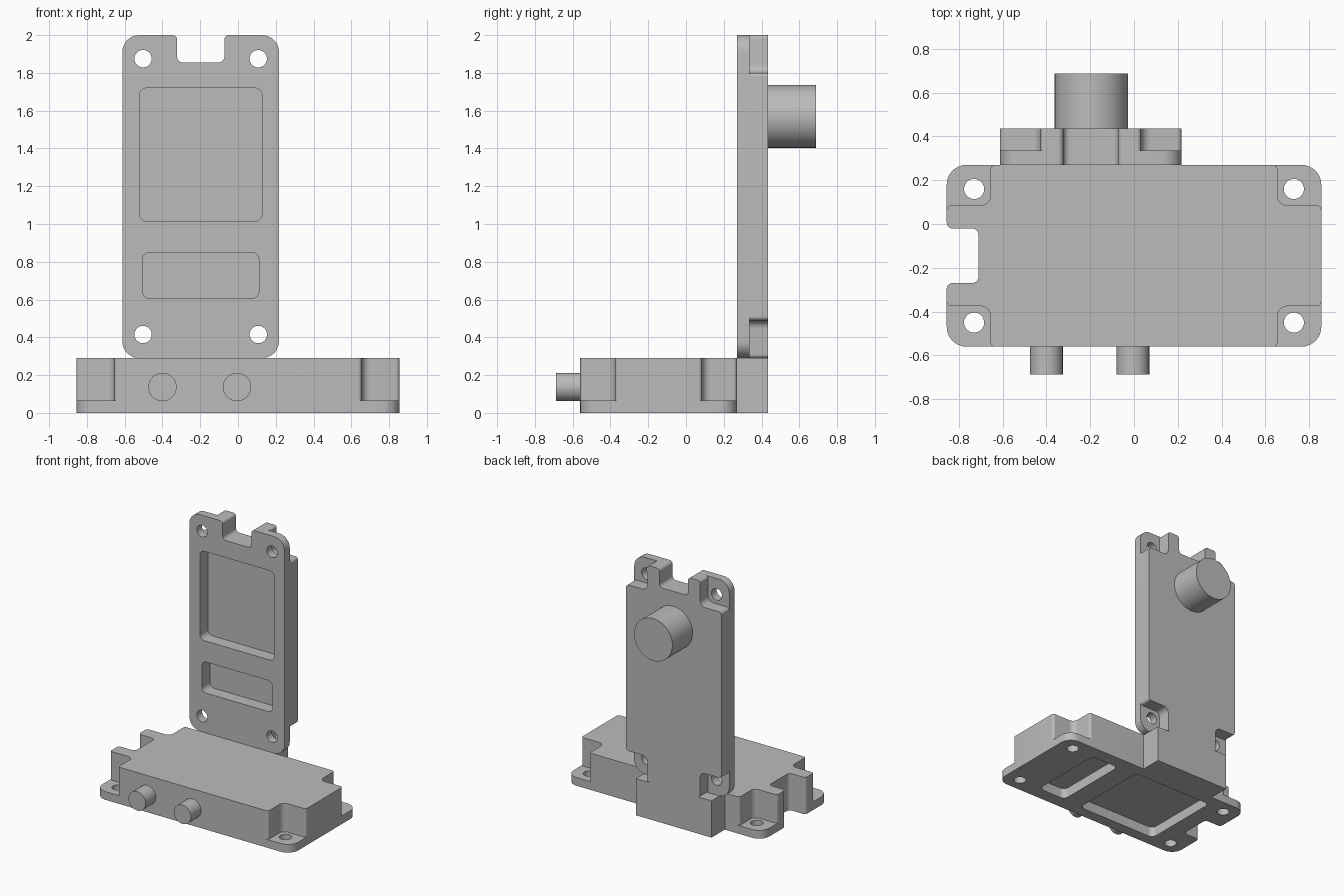
import bpy, bmesh, math
from mathutils import Matrix, Vector

cube = bpy.data.objects.get("Cube")
if cube:
    bpy.data.objects.remove(cube, do_unlink=True)

grey = bpy.data.materials.new("plain grey")
grey.use_nodes = True
grey.diffuse_color = (0.5, 0.5, 0.5, 1)
grey.node_tree.nodes["Principled BSDF"].inputs["Base Color"].default_value = (0.5, 0.5, 0.5, 1)

L, W = 0.855, 0.415       # half length and half width of a housing plate
FLANGE = 0.065            # flange thickness


def fillet(corners, steps=8):
    """Outline from (x, y, radius) corners."""
    out = []
    for i, (x, y, r) in enumerate(corners):
        p = Vector((x, y))
        if r == 0:
            out.append(p)
            continue
        a = (Vector(corners[i - 1][:2]) - p).normalized()
        b = (Vector(corners[(i + 1) % len(corners)][:2]) - p).normalized()
        half = a.angle(b) / 2
        centre = p + (a + b).normalized() * (r / math.sin(half))
        start = p + a * (r / math.tan(half)) - centre
        end = p + b * (r / math.tan(half)) - centre
        sweep = math.atan2(start.x * end.y - start.y * end.x, start.dot(end))
        for k in range(steps + 1):
            t = sweep * k / steps
            out.append(centre + Vector((start.x * math.cos(t) - start.y * math.sin(t),
                                        start.x * math.sin(t) + start.y * math.cos(t))))
    return out


def rect(x0, x1, y0, y1, r=0):
    return fillet([(x0, y0, r), (x1, y0, r), (x1, y1, r), (x0, y1, r)])


def disc(x, y, r, n=48):
    return [Vector((x + r * math.cos(math.tau * i / n),
                    y + r * math.sin(math.tau * i / n))) for i in range(n)]


def prism(name, outline, low, high):
    """Closed solid between two heights."""
    bm = bmesh.new()
    face = bm.faces.new([bm.verts.new((p.x, p.y, low)) for p in outline])
    grown = bmesh.ops.extrude_face_region(bm, geom=[face])["geom"]
    verts = [v for v in grown if isinstance(v, bmesh.types.BMVert)]
    bmesh.ops.translate(bm, verts=verts, vec=(0, 0, high - low))
    bmesh.ops.recalc_face_normals(bm, faces=bm.faces)
    mesh = bpy.data.meshes.new(name)
    bm.to_mesh(mesh)
    bm.free()
    mesh.materials.append(grey)
    ob = bpy.data.objects.new(name, mesh)
    bpy.context.collection.objects.link(ob)
    return ob


def combine(ob, tool, operation):
    """Bake one boolean and discard its tool."""
    mod = ob.modifiers.new("combine", "BOOLEAN")
    mod.operation, mod.solver, mod.object = operation, "EXACT", tool
    graph = bpy.context.evaluated_depsgraph_get()
    mesh = bpy.data.meshes.new_from_object(ob.evaluated_get(graph))
    ob.modifiers.clear()
    ob.data = mesh
    bpy.data.objects.remove(tool, do_unlink=True)


def finish(ob, matrix=Matrix()):
    """Merge flat faces, place the part and shade it."""
    bm = bmesh.new()
    bm.from_mesh(ob.data)
    bmesh.ops.remove_doubles(bm, verts=bm.verts, dist=0.00002)
    bmesh.ops.dissolve_limit(bm, angle_limit=0.01, verts=bm.verts, edges=bm.edges)
    bm.to_mesh(ob.data)
    bm.free()
    ob.data.transform(matrix)
    bpy.ops.object.select_all(action="DESELECT")
    ob.select_set(True)
    bpy.context.view_layer.objects.active = ob
    bpy.ops.object.shade_smooth_by_angle(angle=math.radians(30))


def housing(name, thickness, recess):
    """Plate with stepped corners, end notch, screw holes and two pockets."""
    notch = [(-L, 0.125, 0.025), (-L + 0.145, 0.125, 0.03),
             (-L + 0.145, -0.125, 0.03), (-L, -0.125, 0.025)]
    a, b = 0.655, 0.23
    right = [(a, -W, 0.02), (a, -b, 0.045), (L, -b, 0.02),
             (L, b, 0.02), (a, b, 0.045), (a, W, 0.02)]
    left = [(-a, W, 0.02), (-a, b, 0.045), (-L, b, 0.02)]
    mirrored = [(x, -y, r) for x, y, r in reversed(left)]
    body = prism(name, fillet(right + left + notch + mirrored), 0, thickness)
    flange = prism("flange", fillet([(-L, -W, 0.09), (L, -W, 0.09), (L, W, 0.09),
                                     (-L, W, 0.09)] + notch), 0, FLANGE)
    combine(body, flange, "UNION")
    for sx in (-1, 1):
        for sy in (-1, 1):
            hole = prism("hole_cutter", disc(sx * 0.73, sy * 0.305, 0.046, 32), -0.1, 0.1)
            combine(body, hole, "DIFFERENCE")
    for outline in (rect(-0.575, 0.13, -0.325, 0.325, 0.04),
                    rect(0.295, 0.54, -0.308, 0.308, 0.04)):
        combine(body, prism("pocket_cutter", outline, -0.1, recess), "DIFFERENCE")
    return body


# Flat base housing
base = housing("base_housing", 0.29, 0.08)
finish(base, Matrix.Translation((0, -0.145, 0)))

# Upright housing with the foot block that carries it
upright = housing("upright_housing", 0.165, 0.1)
combine(upright, prism("foot", rect(L, L + 0.29, -0.33, 0.33), 0, 0.165), "UNION")
stand = Matrix(((0, -1, 0, -0.1975), (0, 0, 1, 0.27), (-1, 0, 0, 1.145), (0, 0, 0, 1)))
finish(upright, stand)

# Round boss on the back and two pins on the front
along_y = Matrix.Rotation(math.radians(90), 4, "X")
boss = prism("rear_boss", disc(-0.195, 1.57, 0.167, 64), -0.687, -0.43)
finish(boss, along_y)
for name, x in (("right_pin", -0.4), ("left_pin", -0.005)):
    finish(prism(name, disc(x, 0.137, 0.075), 0.55, 0.687), along_y)
